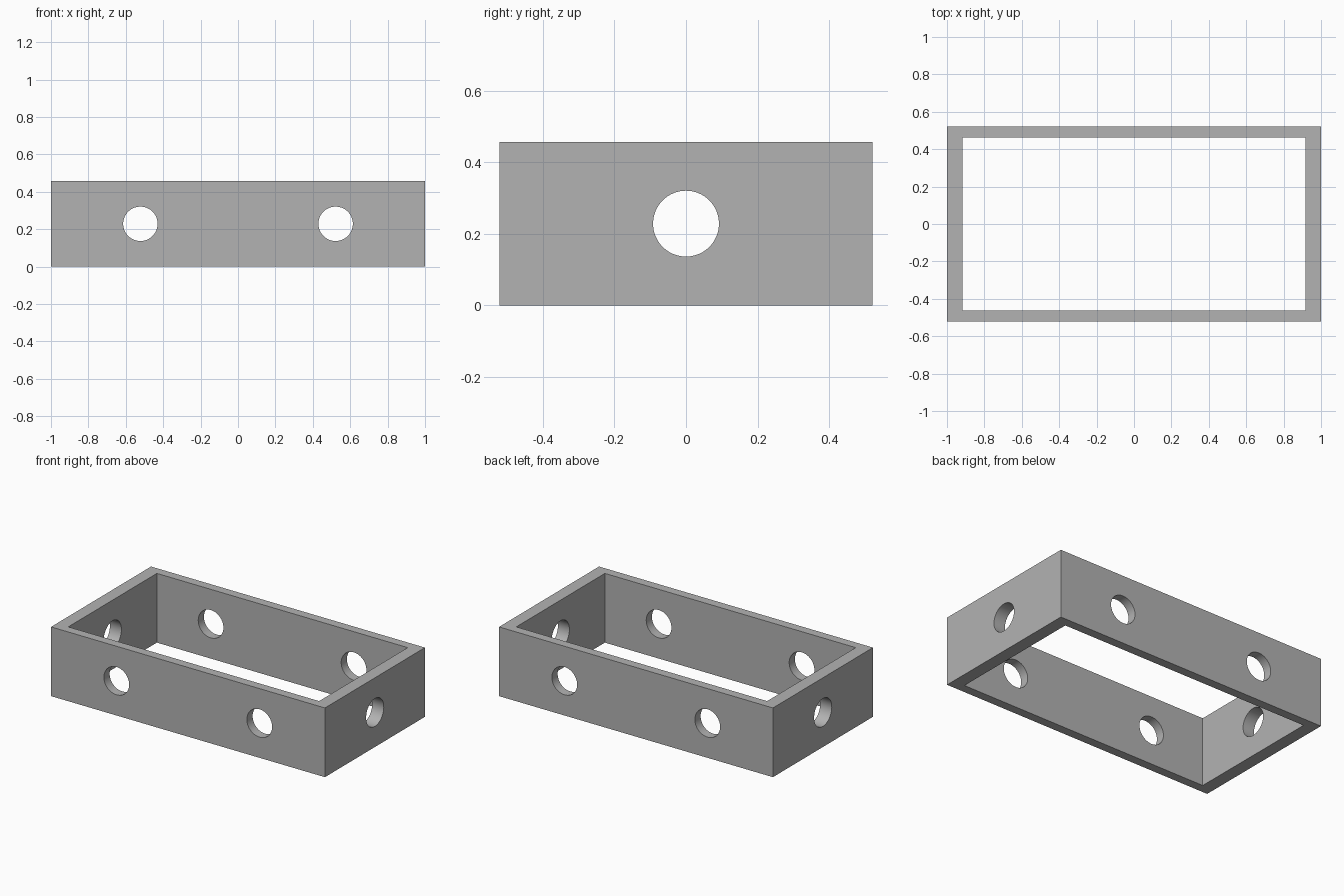
import bpy
from math import pi, radians

LENGTH, DEPTH, HEIGHT = 2.0, 1.043, 0.457
INNER_X, INNER_Y = 1.832, 0.924
HOLE_RADIUS, HOLE_X = 0.092, 0.522

cube = bpy.data.objects.get("Cube")
if cube:
    bpy.data.objects.remove(cube, do_unlink=True)

# Single grey material
grey = bpy.data.materials.new("plain grey")
grey.use_nodes = True
colour = (0.45, 0.45, 0.45, 1)
grey.diffuse_color = colour
grey.node_tree.nodes["Principled BSDF"].inputs["Base Color"].default_value = colour


def box(name, size):
    bpy.ops.mesh.primitive_cube_add(size=1, location=(0, 0, HEIGHT / 2))
    ob = bpy.context.object
    ob.name = name
    ob.scale = size
    bpy.ops.object.transform_apply(location=True, rotation=False, scale=True)
    return ob


def drill(name, x, rotation, length):
    bpy.ops.mesh.primitive_cylinder_add(
        vertices=64, radius=HOLE_RADIUS, depth=length,
        location=(x, 0, HEIGHT / 2), rotation=rotation)
    ob = bpy.context.object
    ob.name = name
    return ob


def cut(target, cutter):
    cutter.hide_render = True
    bpy.context.view_layer.objects.active = target
    mod = target.modifiers.new("cut", "BOOLEAN")
    mod.operation = "DIFFERENCE"
    mod.solver = "EXACT"
    mod.object = cutter
    bpy.ops.object.modifier_apply(modifier=mod.name)
    bpy.data.objects.remove(cutter, do_unlink=True)


# Open rectangular frame
frame = box("rectangular_frame", (LENGTH, DEPTH, HEIGHT))
cut(frame, box("opening_cutter", (INNER_X, INNER_Y, HEIGHT * 2)))

# Two holes through the long walls, one through the end walls
for side in (-1, 1):
    cut(frame, drill("long_wall_drill", side * HOLE_X, (pi / 2, 0, 0), DEPTH * 2))
cut(frame, drill("end_wall_drill", 0, (0, pi / 2, 0), LENGTH * 2))

# Finish: smooth bores, crisp edges
frame.data.materials.clear()
frame.data.materials.append(grey)
for face in frame.data.polygons:
    face.material_index = 0
bpy.ops.object.select_all(action="DESELECT")
frame.select_set(True)
bpy.context.view_layer.objects.active = frame
bpy.ops.object.shade_smooth_by_angle(angle=radians(30))
